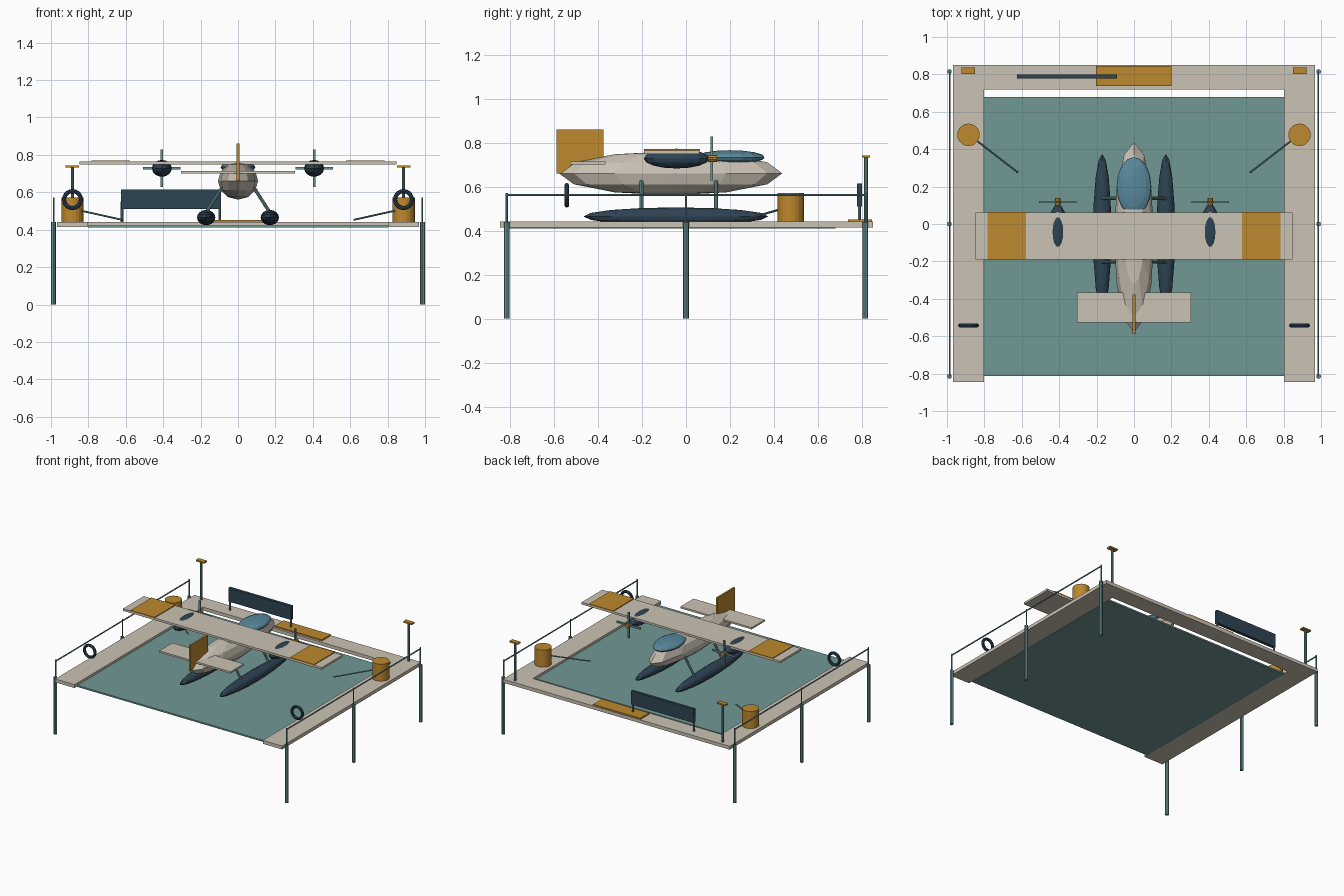
import bpy, bmesh, math
from mathutils import Vector, Matrix

if "Cube" in bpy.data.objects:
    bpy.data.objects.remove(bpy.data.objects["Cube"])


def material(name, rgb):
    m = bpy.data.materials.new(name)
    lin = [((c / 255 + 0.055) / 1.055) ** 2.4 for c in rgb]
    m.diffuse_color = (*lin, 1)
    m.use_nodes = True
    m.node_tree.nodes["Principled BSDF"].inputs["Base Color"].default_value = m.diffuse_color
    return m


CREAM = material("warm_cream", (203, 194, 180))
ORANGE = material("ochre_orange", (190, 136, 46))
NAVY = material("dark_navy", (46, 67, 84))
WATER = material("water_teal", (112, 152, 149))
STEEL = material("teal_steel", (106, 146, 146))
GLASS = material("canopy_blue", (88, 136, 156))


def finish(name, bm, mat):
    me = bpy.data.meshes.new(name)
    bm.to_mesh(me)
    bm.free()
    me.materials.append(mat)
    ob = bpy.data.objects.new(name, me)
    bpy.context.collection.objects.link(ob)
    return ob


def box(name, lo, hi, mat):
    lo, hi = Vector(lo), Vector(hi)
    bm = bmesh.new()
    bmesh.ops.create_cube(bm, size=1, matrix=Matrix.Translation((lo + hi) / 2) @ Matrix.Diagonal((*(hi - lo), 1)))
    return finish(name, bm, mat)


def rod(name, a, b, r, mat, sides=8):
    a, b = Vector(a), Vector(b)
    d = b - a
    bm = bmesh.new()
    bmesh.ops.create_cone(bm, cap_ends=True, segments=sides, radius1=r, radius2=r, depth=d.length,
                          matrix=Matrix.Translation((a + b) / 2) @ d.to_track_quat('Z', 'Y').to_matrix().to_4x4())
    return finish(name, bm, mat)


def ellipsoid(name, c, r, mat, seg=12, rings=8):
    bm = bmesh.new()
    bmesh.ops.create_uvsphere(bm, u_segments=seg, v_segments=rings, radius=1,
                              matrix=Matrix.Translation(c) @ Matrix.Diagonal((*r, 1)))
    return finish(name, bm, mat)


def ring(name, c, major, minor, mat):
    # torus standing upright, its hole facing front and back
    bpy.ops.mesh.primitive_torus_add(location=c, rotation=(math.pi / 2, 0, 0), major_segments=20,
                                     minor_segments=8, major_radius=major, minor_radius=minor)
    ob = bpy.context.object
    ob.name = name
    ob.data.materials.append(mat)


# Dock and water
box("back_deck", (-0.968, 0.72, 0.415), (0.968, 0.85, 0.441), CREAM)
box("water", (-0.803, -0.812, 0.411), (0.803, 0.68, 0.423), WATER)
box("boarding_pad", (-0.203, 0.737, 0.44), (0.2, 0.846, 0.451), ORANGE)

# Notice board on the back deck
box("notice_board", (-0.626, 0.777, 0.51), (-0.09, 0.8, 0.615), NAVY)
for x in (-0.62, -0.098):
    rod("board_post", (x, 0.788, 0.44), (x, 0.788, 0.55), 0.007, STEEL)

for s, side in ((-1, "left"), (1, "right")):
    # Side deck, piles and railing
    box(side + "_deck", (min(s * 0.968, s * 0.803), -0.845, 0.415),
        (max(s * 0.968, s * 0.803), 0.72, 0.441), CREAM)
    for y in (-0.815, 0, 0.815):
        rod(side + "_pile", (s * 0.987, y, 0), (s * 0.987, y, 0.44), 0.013, STEEL)
        rod(side + "_rail_post", (s * 0.985, y, 0.44), (s * 0.985, y, 0.572), 0.005, STEEL)
    rod(side + "_rail", (s * 0.985, -0.815, 0.562), (s * 0.985, 0.815, 0.562), 0.005, STEEL)

    # Mooring drum with rope, lamp and life ring
    rod(side + "_drum", (s * 0.885, 0.477, 0.44), (s * 0.885, 0.477, 0.572), 0.06, ORANGE, 20)
    rod(side + "_rope", (s * 0.84, 0.445, 0.502), (s * 0.62, 0.275, 0.453), 0.005, STEEL)
    rod(side + "_lamp_post", (s * 0.885, 0.818, 0.44), (s * 0.885, 0.818, 0.735), 0.009, STEEL)
    box(side + "_lamp", (s * 0.885 - 0.036, 0.801, 0.732), (s * 0.885 + 0.036, 0.836, 0.743), ORANGE)
    ring(side + "_life_ring", (s * 0.885, -0.542, 0.561), 0.045, 0.011, NAVY)

    # Float and its struts
    ellipsoid(side + "_float", (s * 0.17, -0.046, 0.465), (0.049, 0.42, 0.041), NAVY, 16, 8)
    for y in (-0.203, 0.137):
        rod(side + "_float_strut", (s * 0.175, y, 0.485), (s * 0.085, y, 0.625), 0.009, STEEL)

    # Engine, propeller and wing panel
    x = s * 0.407
    ellipsoid(side + "_engine", (x, -0.043, 0.728), (0.053, 0.149, 0.045), NAVY, 16, 8)
    box(side + "_blade_across", (x - 0.1, 0.112, 0.721), (x + 0.1, 0.122, 0.735), STEEL)
    box(side + "_blade_upright", (x - 0.007, 0.112, 0.628), (x + 0.007, 0.122, 0.828), STEEL)
    rod(side + "_propeller_hub", (x, 0.1, 0.728), (x, 0.14, 0.728), 0.016, ORANGE, 10)
    box(side + "_wing_panel", (s * 0.68 - 0.102, -0.192, 0.764), (s * 0.68 + 0.102, 0.063, 0.771), ORANGE)

# Aircraft body, wing and tail
ellipsoid("fuselage", (0, -0.07, 0.661), (0.107, 0.508, 0.1), CREAM, 12, 6)
ellipsoid("canopy", (0, 0.2, 0.734), (0.093, 0.158, 0.032), GLASS, 16, 8)
box("wing", (-0.848, -0.191, 0.749), (0.848, 0.062, 0.765), CREAM)
box("tailplane", (-0.304, -0.526, 0.701), (0.304, -0.365, 0.714), CREAM)
box("tail_fin", (-0.007, -0.588, 0.66), (0.007, -0.376, 0.86), ORANGE)
